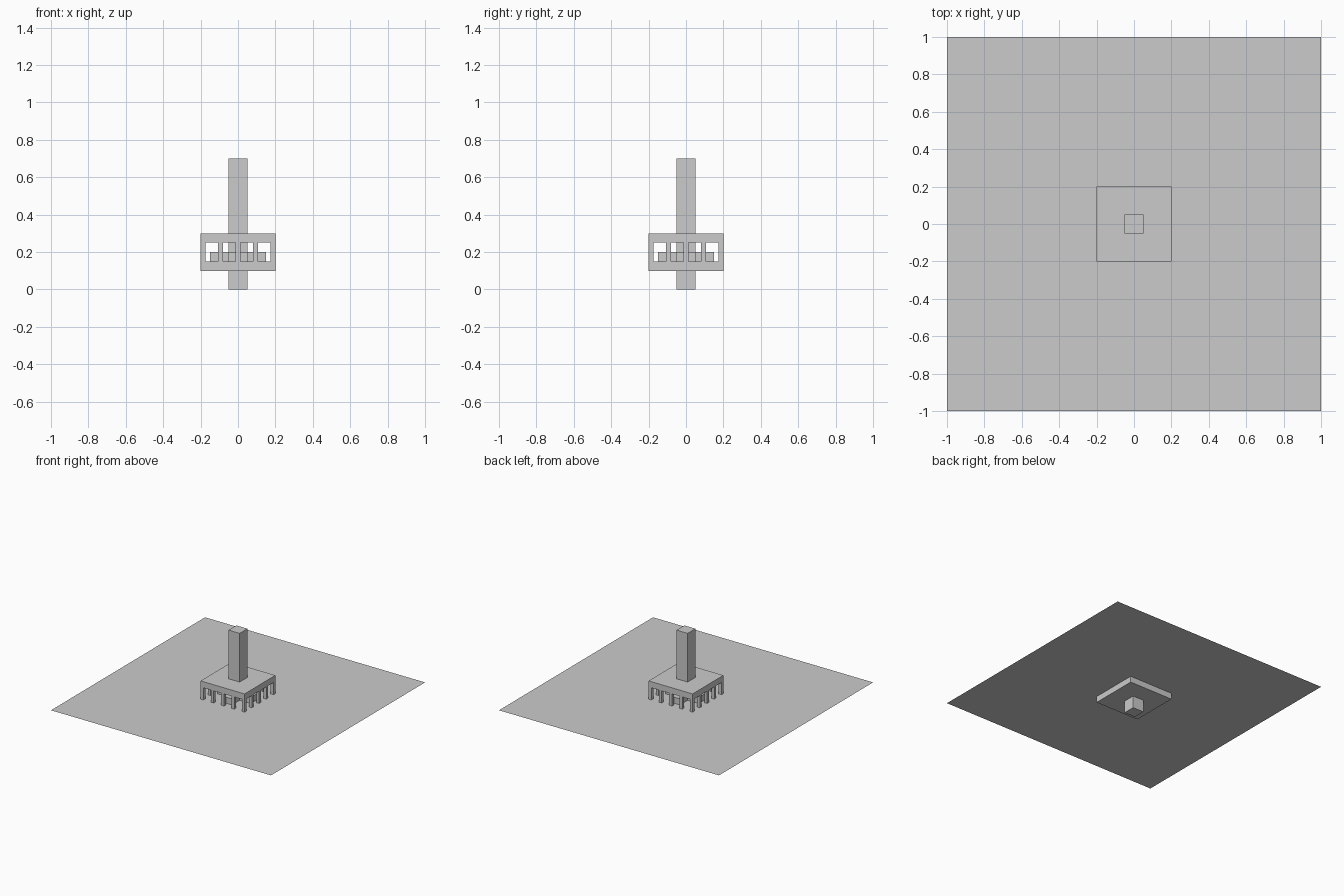
import bpy

if "Cube" in bpy.data.objects:
    bpy.data.objects.remove(bpy.data.objects["Cube"])


def box(name, x, y, z):
    """Axis-aligned box from (min, max) ranges."""
    bpy.ops.mesh.primitive_cube_add(
        size=1, location=[(a + b) / 2 for a, b in (x, y, z)])
    ob = bpy.context.object
    ob.name = name
    ob.scale = [b - a for a, b in (x, y, z)]
    bpy.ops.object.transform_apply(location=False, rotation=False, scale=True)
    return ob


HALF = 0.2       # half width of the pavilion
POST = 0.025     # post thickness
GROUND = 0.15    # height of the ground sheet

# Thin ground sheet
bpy.ops.mesh.primitive_plane_add(size=2, location=(0, 0, GROUND))
bpy.context.object.name = "ground_sheet"

# Central tower running through everything
box("tower", (-0.05, 0.05), (-0.05, 0.05), (0, 0.7))

# Floor and roof slabs
box("floor_slab", (-HALF, HALF), (-HALF, HALF), (0.1, GROUND))
box("roof_slab", (-HALF, HALF), (-HALF, HALF), (0.25, 0.3))

# Five posts along each side, around the perimeter
centres = [(i - 2) * (HALF - POST / 2) / 2 for i in range(5)]
h = POST / 2
for i, cx in enumerate(centres):
    for j, cy in enumerate(centres):
        if i in (0, 4) or j in (0, 4):
            box(f"post_{i}_{j}", (cx - h, cx + h), (cy - h, cy + h),
                (GROUND, 0.25))

# Low blocks against each face of the tower
for n, (dx, dy) in enumerate([(0.1, 0), (-0.1, 0), (0, 0.1), (0, -0.1)]):
    box(f"tower_step_{n}", (dx - 0.05, dx + 0.05), (dy - 0.05, dy + 0.05),
        (GROUND, 0.2))
